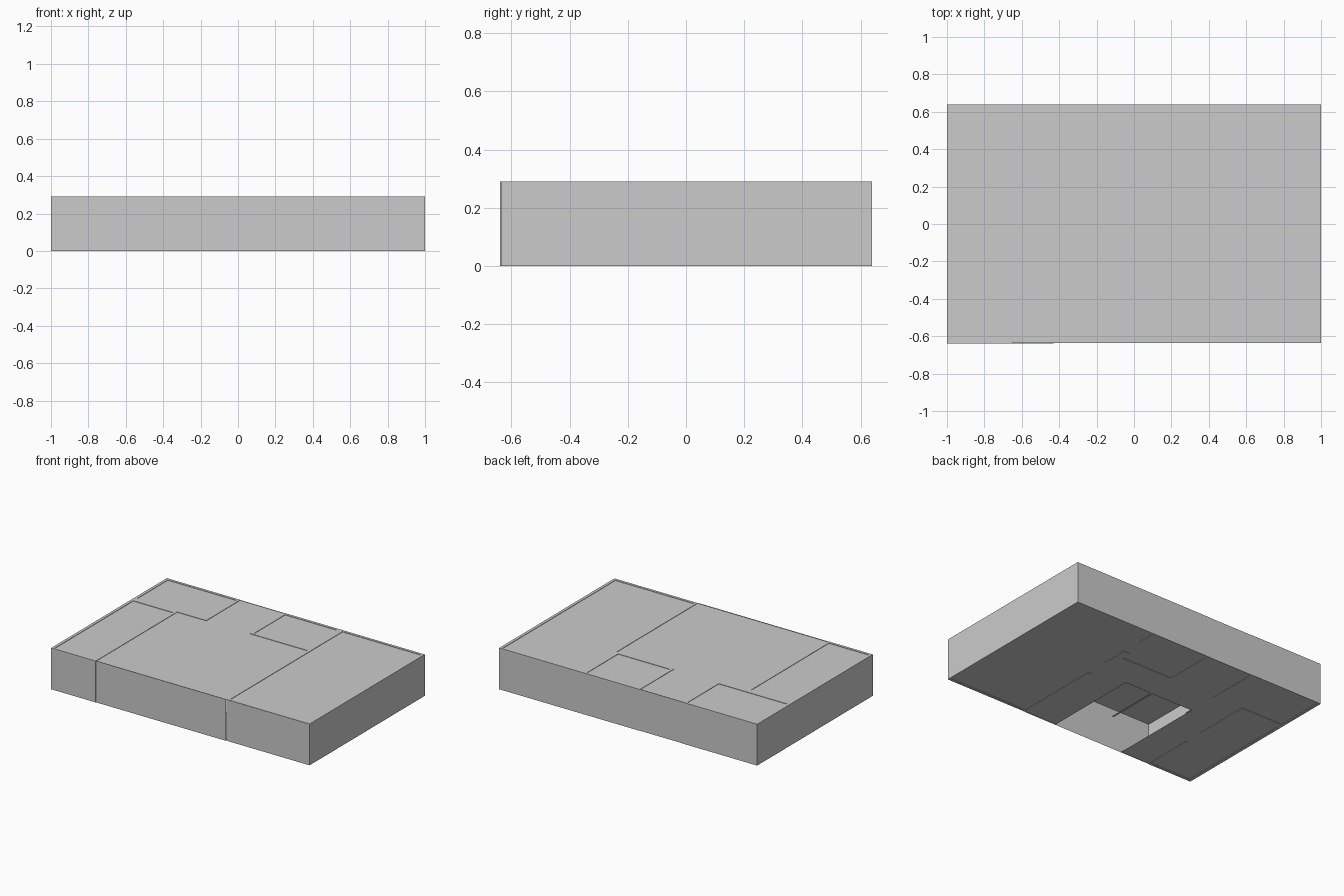
import bpy, bmesh

if "Cube" in bpy.data.objects:
    bpy.data.objects.remove(bpy.data.objects["Cube"])

H = 0.29        # wall height
DOOR = 0.21     # door opening height


def finish(name, bm):
    me = bpy.data.meshes.new(name)
    bm.to_mesh(me)
    bm.free()
    ob = bpy.data.objects.new(name, me)
    bpy.context.collection.objects.link(ob)
    return ob


def add_box(bm, x0, x1, y0, y1, z0=0.0, z1=H):
    vs = bmesh.ops.create_cube(bm, size=1)["verts"]
    for v in vs:
        v.co.x = x1 if v.co.x > 0 else x0
        v.co.y = y1 if v.co.y > 0 else y0
        v.co.z = z1 if v.co.z > 0 else z0


def walls(name, boxes):
    bm = bmesh.new()
    for b in boxes:
        add_box(bm, *b)
    return finish(name, bm)


def panels(name, rects, z, up=True):
    """Flat single-sided rectangles (x0, x1, y0, y1) at height z."""
    bm = bmesh.new()
    for x0, x1, y0, y1 in rects:
        pts = [(x0, y0), (x1, y0), (x1, y1), (x0, y1)]
        if not up:
            pts.reverse()
        bm.faces.new([bm.verts.new((x, y, z)) for x, y in pts])
    bmesh.ops.remove_doubles(bm, verts=bm.verts, dist=1e-5)
    return finish(name, bm)


def upright(name, x0, x1, y, flip):
    """Single-sided facade sheet facing into the main room."""
    pts = [(x0, y, 0), (x1, y, 0), (x1, y, H), (x0, y, H)]
    if flip:
        pts.reverse()
    bm = bmesh.new()
    bm.faces.new([bm.verts.new(p) for p in pts])
    return finish(name, bm)


# front-left room: outer walls and partition with a door gap
walls("left_room_walls", [
    (-1, -0.98, -0.64, 0.24),
    (-0.98, -0.655, -0.64, -0.622),
    (-1, -0.655, 0.24, 0.28),
    (-0.673, -0.655, -0.622, -0.27),
    (-0.673, -0.655, -0.125, 0.24),
    (-0.673, -0.655, -0.27, -0.125, DOOR, H),
])

# back-left room
walls("back_left_room_walls", [
    (-1, -0.98, 0.28, 0.64),
    (-0.98, -0.43, 0.622, 0.64),
    (-0.45, -0.43, 0.262, 0.622),
    (-0.655, -0.45, 0.262, 0.28, DOOR, H),
])

# small back room, its right side shared with the right room
walls("small_room_walls", [
    (-0.09, -0.07, 0.262, 0.64),
    (-0.07, 0.355, 0.622, 0.64),
    (-0.07, 0.33, 0.262, 0.28),
    (0.33, 0.355, 0.262, 0.35),
    (0.33, 0.355, 0.5, 0.622),
    (0.33, 0.355, 0.35, 0.5, DOOR, H),
])

# large right room
walls("right_room_walls", [
    (0.98, 1, -0.635, 0.64),
    (0.355, 0.98, 0.622, 0.64),
    (0.355, 0.98, -0.635, -0.617),
    (0.355, 0.375, -0.617, 0.0),
    (0.355, 0.375, 0.16, 0.35),
    (0.355, 0.375, 0.5, 0.622),
    (0.355, 0.375, 0.0, 0.16, DOOR, H),
    (0.355, 0.375, 0.35, 0.5, DOOR, H),
])

# facade sheets closing the main room
upright("front_facade", -0.655, 0.355, -0.638, True)
upright("back_facade", -0.43, -0.09, 0.638, False)

# floor with a stair opening split by a narrow strip
panels("floor", [
    (-1, -0.43, -0.638, 0.638),
    (0.11, 1, -0.635, 0.638),
    (-0.43, 0.11, 0.05, 0.638),
    (-0.11, -0.095, -0.33, 0.05),
], 0.003)

# ceiling, facing down into the rooms
panels("ceiling", [(-1, 1, -0.636, 0.638)], H - 0.003, up=False)
